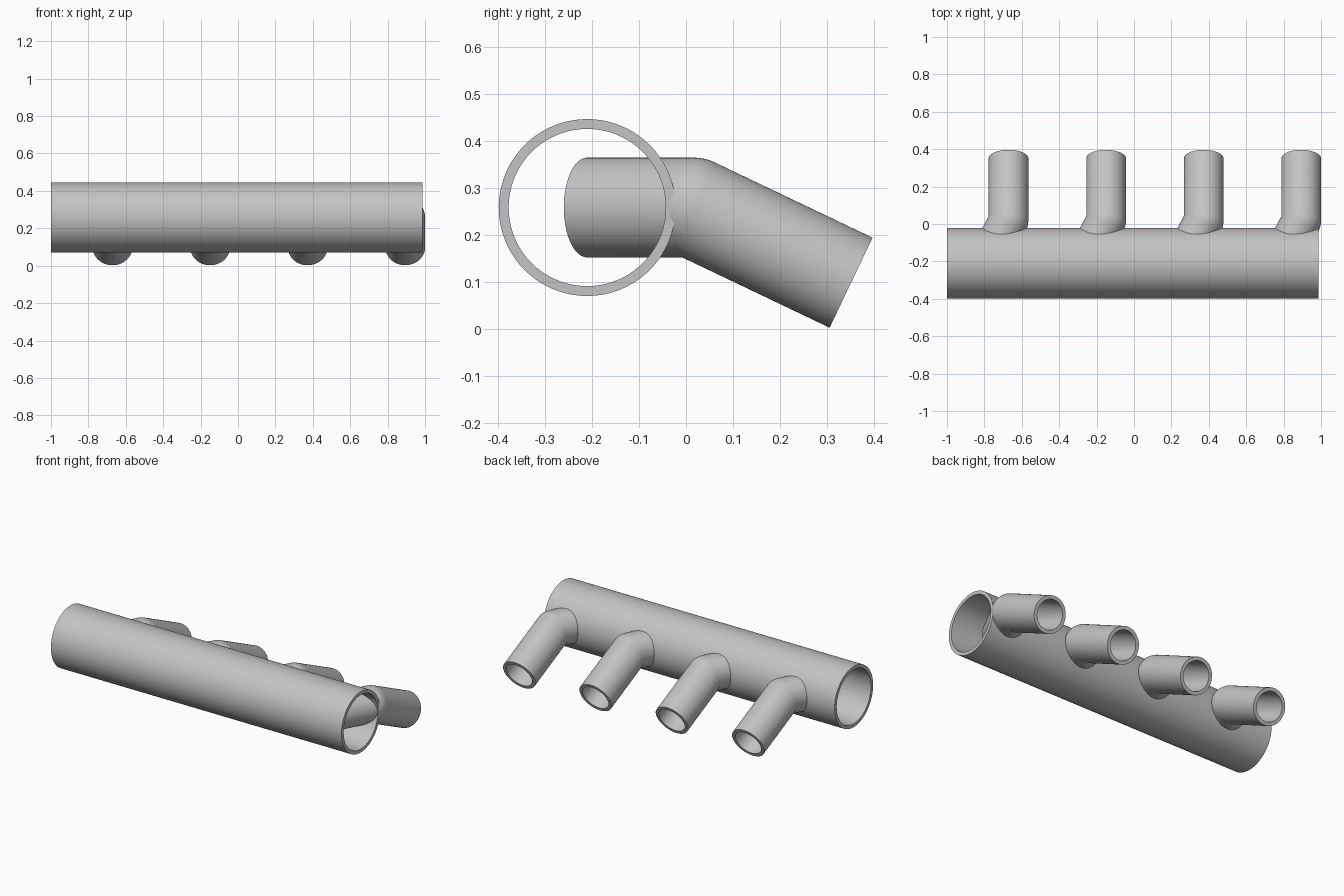
import bpy, bmesh, math
from mathutils import Vector

cube = bpy.data.objects.get("Cube")
if cube:
    bpy.data.objects.remove(cube, do_unlink=True)

SEGMENTS = 80
WALL = 0.021

grey = bpy.data.materials.new("plain_grey")
grey.use_nodes = True
colour = (0.55, 0.55, 0.55, 1)
grey.diffuse_color = colour
grey.node_tree.nodes["Principled BSDF"].inputs["Base Color"].default_value = colour


def circle(centre, u, n, radius):
    angles = [math.tau * i / SEGMENTS for i in range(SEGMENTS)]
    return [centre + radius * (u * math.cos(a) + n * math.sin(a)) for a in angles]


def elbow(centre, d1, d2, u, n, radius, steps=10):
    """Rings of a bend: spherical outside, mitred inside."""
    bend = d1.angle(d2)
    mid = (d1 - d2).normalized() / math.cos(bend / 2)
    rings = []
    for s in range(steps + 1):
        t = bend * s / steps
        out = u * math.cos(t) + d1 * math.sin(t)
        ring = []
        for i in range(SEGMENTS):
            a = math.tau * i / SEGMENTS
            side = out if math.cos(a) > 0 else mid
            ring.append(centre + radius * (side * math.cos(a) + n * math.sin(a)))
        rings.append(ring)
    return rings


def hollow_tube(name, outer, inner):
    """Skin the outer rings, then the inner rings back, into a closed pipe wall."""
    bm = bmesh.new()
    loops = [[bm.verts.new(p) for p in ring] for ring in outer + inner[::-1]]
    for k, loop in enumerate(loops):
        after = loops[(k + 1) % len(loops)]
        for i in range(SEGMENTS):
            j = (i + 1) % SEGMENTS
            bm.faces.new((loop[i], loop[j], after[j], after[i]))
    bmesh.ops.remove_doubles(bm, verts=bm.verts, dist=1e-5)
    bmesh.ops.recalc_face_normals(bm, faces=bm.faces)
    mesh = bpy.data.meshes.new(name)
    bm.to_mesh(mesh)
    bm.free()
    mesh.materials.append(grey)
    obj = bpy.data.objects.new(name, mesh)
    bpy.context.collection.objects.link(obj)
    bpy.ops.object.select_all(action="DESELECT")
    obj.select_set(True)
    bpy.context.view_layer.objects.active = obj
    bpy.ops.object.shade_smooth_by_angle(angle=math.radians(30))


# Main header pipe, open at both ends
def header_rings(radius):
    return [circle(Vector((x, -0.21, 0.258)), Vector((0, 1, 0)), Vector((0, 0, 1)), radius)
            for x in (-1, 0.986)]


hollow_tube("header_pipe", header_rings(0.188), header_rings(0.188 - WALL))

# Four bent branch pipes, starting on the header axis
slant = math.radians(28)
droop = math.radians(25.5)
d1 = Vector((math.sin(slant), math.cos(slant), 0))
d2 = Vector((0, math.cos(droop), -math.sin(droop)))
n = d1.cross(d2).normalized()
u1 = (d1 * d1.dot(d2) - d2).normalized()
u2 = (d1 - d2 * d1.dot(d2)).normalized()


def branch_rings(x, radius):
    joint = Vector((x, 0.016, 0.258))
    start = joint - d1 * (0.226 / d1.y)
    end = joint + d2 * 0.371
    return ([circle(start, u1, n, radius)]
            + elbow(joint, d1, d2, u1, n, radius)
            + [circle(end, u2, n, radius)])


for k in range(4):
    x = -0.671 + 0.5217 * k
    hollow_tube(f"branch_pipe_{k + 1}", branch_rings(x, 0.106), branch_rings(x, 0.106 - WALL))
